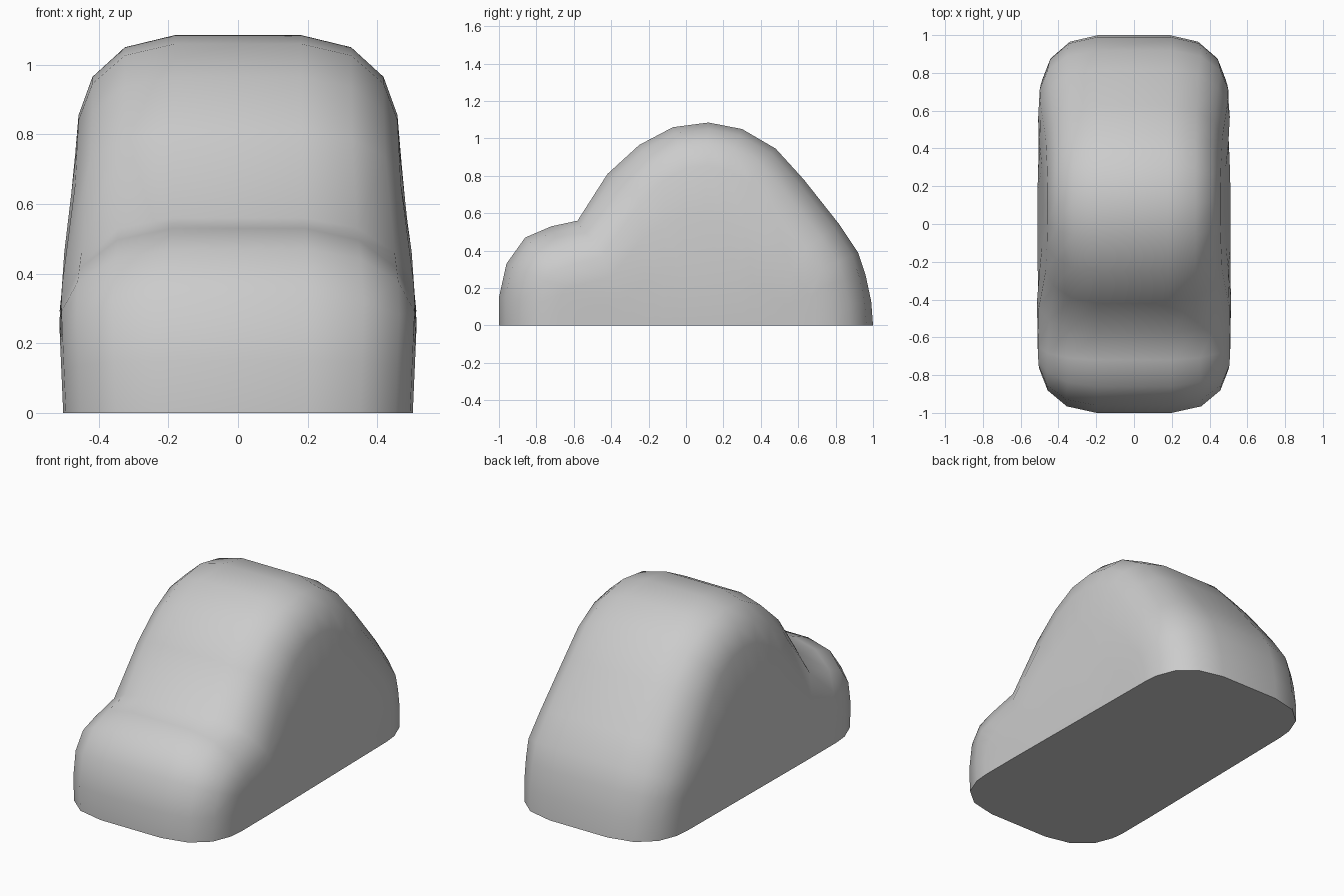
import bpy, bmesh, math
from mathutils import Vector

if "Cube" in bpy.data.objects:
    bpy.data.objects.remove(bpy.data.objects["Cube"])

# Side outline (y, z), from front bumper over the roof to the tail
OUTLINE = [(-1, 0), (-1, .15), (-.96, .33), (-.86, .47), (-.72, .53), (-.58, .56),
           (-.42, .81), (-.25, .965), (-.07, 1.06), (.12, 1.085), (.30, 1.05),
           (.48, .945), (.63, .78), (.82, .54), (.92, .39), (.96, .27),
           (.99, .13), (1, 0)]
# Rounded shoulder: fraction of half width, inset from the outline
SHOULDER = [(.39, 0), (.70, .035), (.90, .12), (.985, .23)]
# Half width of the body by height
WIDTH = [(0, .502), (.34, .517), (.63, .476), (.84, .465), (2, .46)]


def half_width(y, z):
    for (z0, w0), (z1, w1) in zip(WIDTH, WIDTH[1:]):
        if z <= z1:
            w = w0 + (w1 - w0) * (z - z0) / (z1 - z0)
            break
    return w - .012 * max(0, y + .45) * max(0, 1 - z / .7)


def inset(d):
    pts = [Vector(p) for p in OUTLINE]
    out = []
    for i, p in enumerate(pts):
        if i == 0:
            n = Vector((1, 0))
        elif i == len(pts) - 1:
            n = Vector((-1, 0))
        else:
            t = (p - pts[i - 1]).normalized() + (pts[i + 1] - p).normalized()
            n = Vector((t.y, -t.x)).normalized()
        q = p + n * d
        out.append(Vector((q.x, max(q.y, 0))))
    return out


# Outline rows from the centre strip out to the flat side wall
rows = [(f, inset(d)) for f, d in SHOULDER]
edge = rows[-1][1]
for t in (.3, .65, 1):
    rows.append((1, [p.lerp(Vector((o[0] * .5, 0)), t) for p, o in zip(edge, OUTLINE)]))

# Body shell
bm = bmesh.new()
grid = []
for side, order in ((-1, reversed(rows)), (1, rows)):
    for f, pts in order:
        grid.append([bm.verts.new((side * f * half_width(p.x, p.y), p.x, p.y)) for p in pts])
for a, b in zip(grid, grid[1:]):
    for i in range(len(a) - 1):
        bm.faces.new((a[i], b[i], b[i + 1], a[i + 1]))

# Flat underside
bmesh.ops.holes_fill(bm, edges=[e for e in bm.edges if e.is_boundary], sides=0)
bmesh.ops.recalc_face_normals(bm, faces=bm.faces)

mesh = bpy.data.meshes.new("car_body")
bm.to_mesh(mesh)
bm.free()
body = bpy.data.objects.new("car_body", mesh)
bpy.context.collection.objects.link(body)
bpy.context.view_layer.objects.active = body
body.select_set(True)
bpy.ops.object.shade_smooth_by_angle(angle=math.radians(60))
